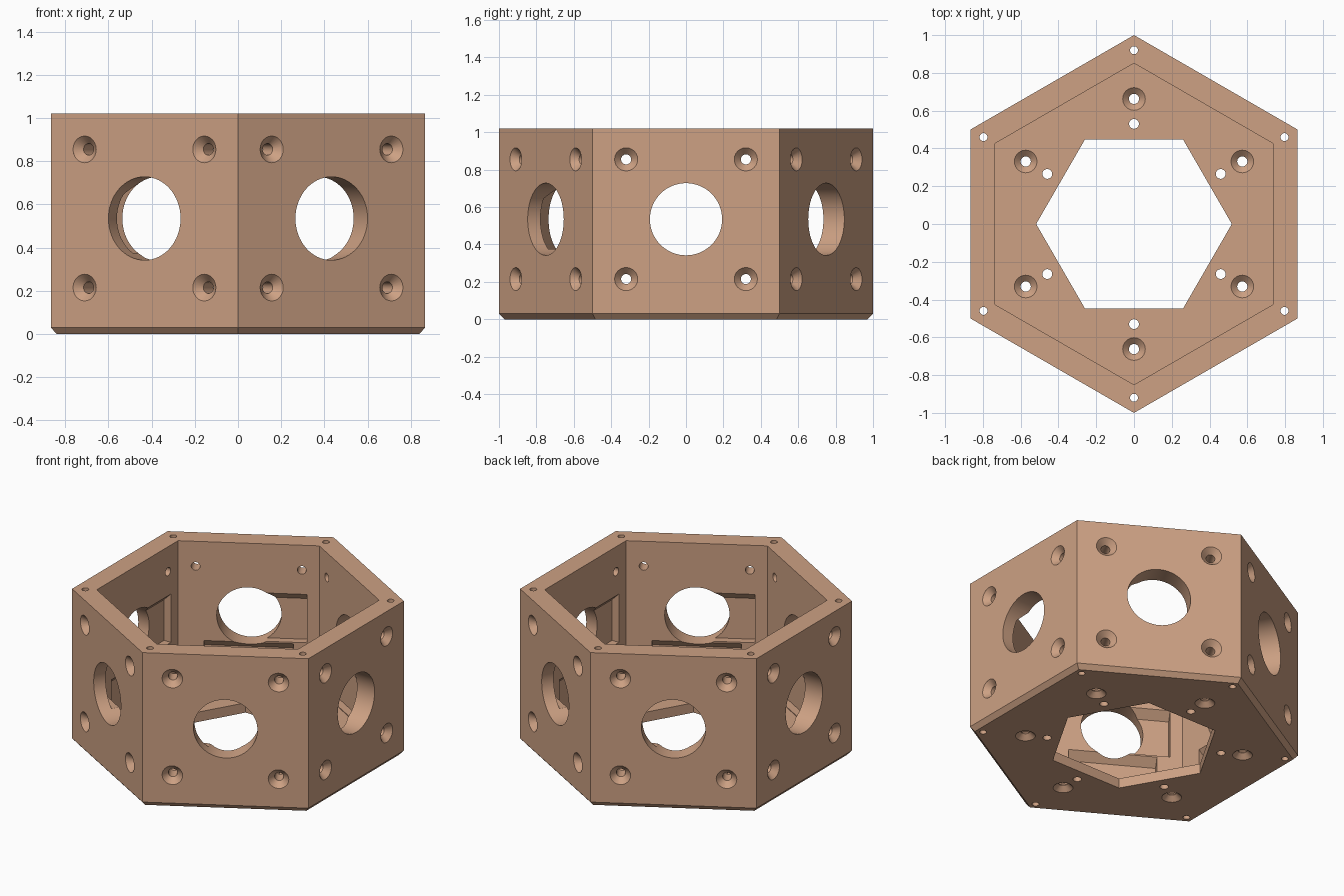
import bpy, bmesh, math
from mathutils import Matrix, Vector

if "Cube" in bpy.data.objects:
    bpy.data.objects.remove(bpy.data.objects["Cube"])

HEIGHT, FLOOR = 1.02, 0.065
WALL_OUT, WALL_IN = 0.866, 0.737       # distance from centre to wall faces
PORT_Z = 0.535

clay = bpy.data.materials.new("clay_brown")
clay.diffuse_color = (0.61, 0.355, 0.228, 1)
clay.use_nodes = True
clay.node_tree.nodes["Principled BSDF"].inputs["Base Color"].default_value = clay.diffuse_color

cutters = bpy.data.collections.new("cutters")
bpy.context.scene.collection.children.link(cutters)


def make_object(name, bm, coll):
    bmesh.ops.recalc_face_normals(bm, faces=bm.faces)
    mesh = bpy.data.meshes.new(name)
    bm.to_mesh(mesh)
    bm.free()
    mesh.materials.append(clay)
    ob = bpy.data.objects.new(name, mesh)
    coll.objects.link(ob)
    ob.hide_render = coll == cutters
    return ob


def turned(name, profile, sides, matrix=Matrix(), phase=0.0, coll=cutters):
    """Solid of stacked rings from (radius, height) pairs."""
    bm = bmesh.new()
    rings = []
    for r, z in profile:
        angles = [phase + 2 * math.pi * i / sides for i in range(sides)]
        rings.append([bm.verts.new(matrix @ Vector((r * math.cos(a), r * math.sin(a), z)))
                      for a in angles])
    for low, high in zip(rings, rings[1:]):
        for i in range(sides):
            j = (i + 1) % sides
            bm.faces.new((low[i], low[j], high[j], high[i]))
    bm.faces.new(rings[0][::-1])
    bm.faces.new(rings[-1])
    return make_object(name, bm, coll)


def pocket(name, t0, t1, z0, z1, matrix, depth=0.05):
    """Wall recess with a 45 degree sloped ceiling; local x is along the wall, z is outward."""
    bm = bmesh.new()
    section = [(z0, WALL_IN - 0.05), (z1 + 0.05, WALL_IN - 0.05),
               (z1 - depth, WALL_IN + depth), (z0, WALL_IN + depth)]
    ends = [[bm.verts.new(matrix @ Vector((t, z, d))) for z, d in section] for t in (t0, t1)]
    for i in range(4):
        j = (i + 1) % 4
        bm.faces.new((ends[0][i], ends[0][j], ends[1][j], ends[1][i]))
    bm.faces.new(ends[0])
    bm.faces.new(ends[1][::-1])
    return make_object(name, bm, cutters)


# Hexagonal shell with a chamfered foot
shell = turned("hexagonal_housing", [(0.97, 0), (1, 0.03), (1, HEIGHT)], 6,
               phase=math.pi / 6, coll=bpy.context.scene.collection)

# Main cavity and hexagonal floor opening
turned("cavity", [(WALL_IN / math.cos(math.pi / 6), FLOOR),
                  (WALL_IN / math.cos(math.pi / 6), 1.2)], 6, phase=math.pi / 6)
turned("floor_opening", [(0.518, -0.1), (0.518, 0.2)], 6)

for k in range(6):
    # Wall frame: x along the wall, y up, z outward
    a = math.radians(60 * k)
    out = Vector((math.cos(a), math.sin(a), 0))
    along = Vector((math.sin(a), -math.cos(a), 0))
    wall = Matrix((along, (0, 0, 1), out)).transposed().to_4x4()

    # Round port through the wall
    turned("port", [(0.193, 0.6), (0.193, 1)], 64, wall @ Matrix.Translation((0, PORT_Z, 0)))
    # Countersunk screw holes around the port
    for sx in (-1, 1):
        for sz in (-1, 1):
            turned("wall_screw_hole",
                   [(0.027, 0.65), (0.027, WALL_OUT - 0.037), (0.062, WALL_OUT), (0.062, 0.95)],
                   24, wall @ Matrix.Translation((sx * 0.32, PORT_Z + sz * 0.32, 0)))
    # Recesses on the inside of the wall
    pocket("side_recess", 0.0, 0.35, 0.375, 0.695, wall)
    pocket("lower_recess", -0.27, 0.27, FLOOR + 0.005, 0.365, wall)

    # Vertical holes in line with each corner
    b = a + math.pi / 6
    corner = Vector((math.cos(b), math.sin(b), 0))
    turned("corner_hole", [(0.021, -0.1), (0.021, 1.2)], 24, Matrix.Translation(corner * 0.92))
    turned("floor_hole", [(0.026, -0.1), (0.026, 0.2)], 24, Matrix.Translation(corner * 0.53))
    turned("floor_screw_hole",
           [(0.06, -0.1), (0.06, 0), (0.027, 0.03), (0.027, FLOOR - 0.03),
            (0.06, FLOOR), (0.06, 0.2)], 24, Matrix.Translation(corner * 0.662))

# Cut everything out of the shell
mod = shell.modifiers.new("cut", 'BOOLEAN')
mod.operation = 'DIFFERENCE'
mod.operand_type = 'COLLECTION'
mod.collection = cutters
mod.solver = 'EXACT'
bpy.context.view_layer.objects.active = shell
shell.select_set(True)
bpy.ops.object.modifier_apply(modifier="cut")
for ob in list(cutters.objects):
    bpy.data.objects.remove(ob)
bpy.data.collections.remove(cutters)

bpy.ops.object.shade_smooth_by_angle(angle=math.radians(25))
